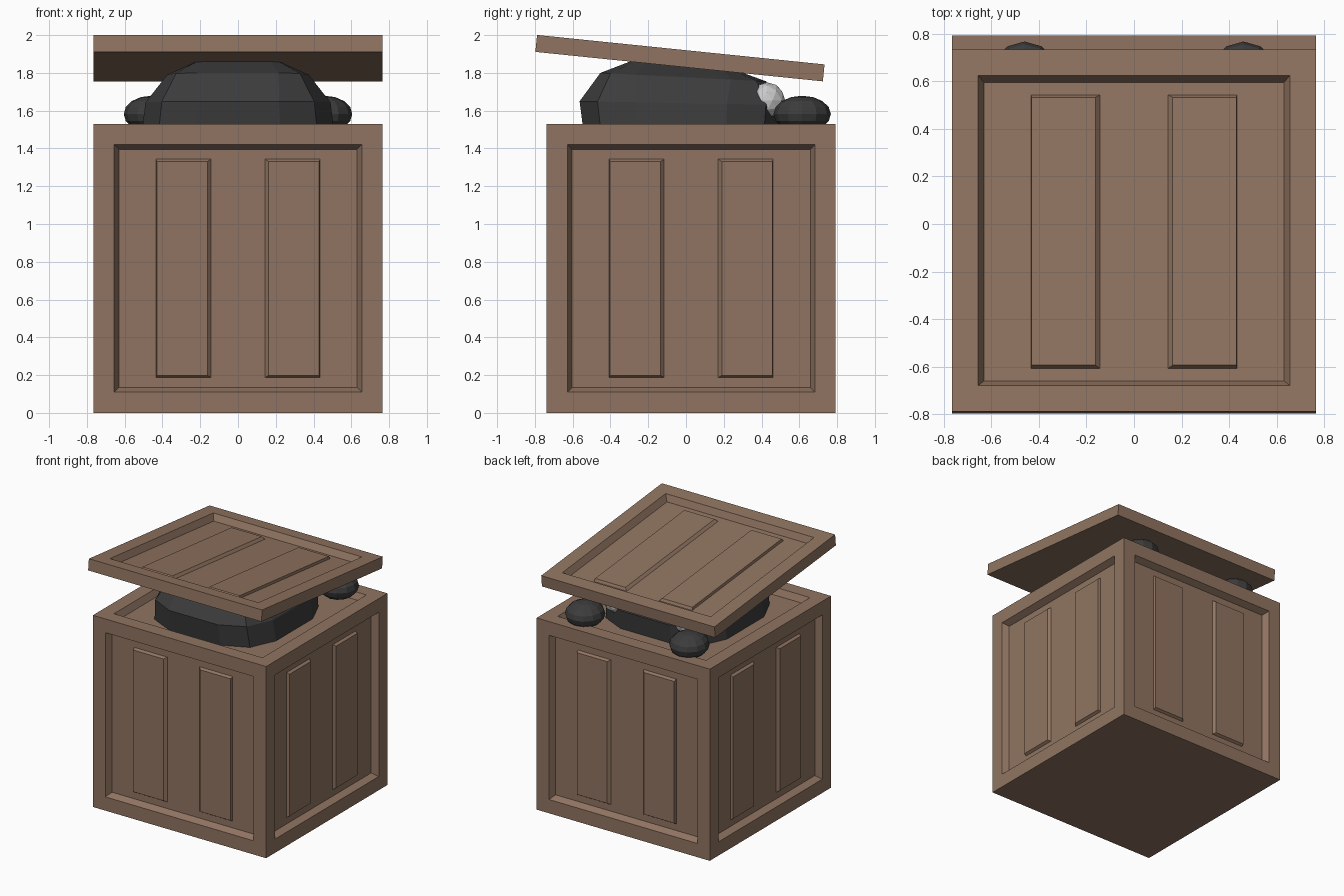
import bpy, bmesh, math
from mathutils import Matrix, Vector

if "Cube" in bpy.data.objects:
    bpy.data.objects.remove(bpy.data.objects["Cube"])

SIDE = 1.53      # crate edge length
RECESS = 0.05    # depth of the panel recesses


def material(name, color):
    m = bpy.data.materials.new(name)
    m.diffuse_color = (*color, 1)
    m.use_nodes = True
    m.node_tree.nodes["Principled BSDF"].inputs["Base Color"].default_value = m.diffuse_color
    return m


WOOD = material("wood", (0.28, 0.175, 0.12))
FUR = material("dark_fur", (0.045, 0.045, 0.045))
WHITE = material("eye_white", (0.75, 0.75, 0.75))


def finish(bm, name, mat, matrix=Matrix()):
    bmesh.ops.recalc_face_normals(bm, faces=bm.faces)
    me = bpy.data.meshes.new(name)
    bm.to_mesh(me)
    bm.free()
    ob = bpy.data.objects.new(name, me)
    ob.matrix_world = matrix
    me.materials.append(mat)
    bpy.context.collection.objects.link(ob)
    return ob


def add_planks(bm, frame):
    """Two raised, mirrored boards inside one recess."""
    for s in (-1, 1):
        base = [(0.143, -0.578), (0.434, -0.578), (0.434, 0.578), (0.143, 0.578)]
        top = [(0.162, -0.566), (0.430, -0.566), (0.430, 0.566), (0.162, 0.566)]
        lo = [bm.verts.new(frame @ Vector((s * x, y, -RECESS))) for x, y in base]
        hi = [bm.verts.new(frame @ Vector((s * x, y, -RECESS + 0.02))) for x, y in top]
        bm.faces.new(lo)
        bm.faces.new(hi)
        for i in range(4):
            j = (i + 1) % 4
            bm.faces.new((lo[i], lo[j], hi[j], hi[i]))


def panelled_box(name, height, recessed, plank_frames, matrix):
    bm = bmesh.new()
    bmesh.ops.create_cube(bm, size=1, matrix=Matrix.Diagonal((SIDE, SIDE, height, 1)))
    bm.normal_update()
    faces = [f for f in bm.faces if recessed(f.normal)]
    bmesh.ops.inset_individual(bm, faces=faces, thickness=0.155)
    bmesh.ops.inset_individual(bm, faces=faces, thickness=0.035, depth=-RECESS)
    for frame in plank_frames:
        add_planks(bm, frame)
    return finish(bm, name, WOOD, matrix)


# crate: four planked sides, plain recess on top, flat bottom
side_frames = [Matrix.Rotation(i * math.pi / 2, 4, 'Z')
               @ Matrix.Translation((0, -SIDE / 2, 0))
               @ Matrix.Rotation(math.pi / 2, 4, 'X') for i in range(4)]
panelled_box("crate", SIDE, lambda n: n.z > -0.5, side_frames,
             Matrix.Translation((0, 0.0275, SIDE / 2)))

# tilted lid
panelled_box("lid", 0.09, lambda n: n.z > 0.5, [Matrix.Translation((0, 0, 0.045))],
             Matrix.Translation((0, -0.032, 1.878)) @ Matrix.Rotation(math.radians(-5.85), 4, 'X'))

# head: squarish rings (z front, z back, half width, y front, y back, roundness)
rings = [(1.42, 1.42, 0.53, -0.545, 0.51, 0.62),
         (1.65, 1.63, 0.50, -0.575, 0.53, 0.62),
         (1.80, 1.755, 0.38, -0.46, 0.43, 0.42),
         (1.86, 1.805, 0.24, -0.30, 0.29, 0.25)]
bm = bmesh.new()
loops = []
for zf, zb, rx, yf, yb, p in rings:
    loop = []
    for k in range(12):
        a = math.radians(15 + 30 * k)
        c, s = (math.copysign(abs(v) ** p, v) for v in (math.cos(a), math.sin(a)))
        t = (s + 1) / 2
        loop.append(bm.verts.new((rx * c, yf + (yb - yf) * t, zf + (zb - zf) * t)))
    loops.append(loop)
for a, b in zip(loops, loops[1:]):
    for i in range(12):
        j = (i + 1) % 12
        bm.faces.new((a[i], a[j], b[j], b[i]))
bm.faces.new(loops[0])
bm.faces.new(loops[-1])
finish(bm, "head", FUR)

# paws on the rim and eyes, mirrored
for s, side in ((-1, "left"), (1, "right")):
    bm = bmesh.new()
    bmesh.ops.create_uvsphere(bm, u_segments=12, v_segments=8, radius=1)
    finish(bm, side + "_paw", FUR, Matrix.Translation((s * 0.46, 0.615, 1.582))
           @ Matrix.Diagonal((0.145, 0.152, 0.097, 1)))
    bm = bmesh.new()
    bmesh.ops.create_icosphere(bm, subdivisions=2, radius=0.095)
    finish(bm, side + "_eye", WHITE, Matrix.Translation((s * 0.31, 0.43, 1.655)))
